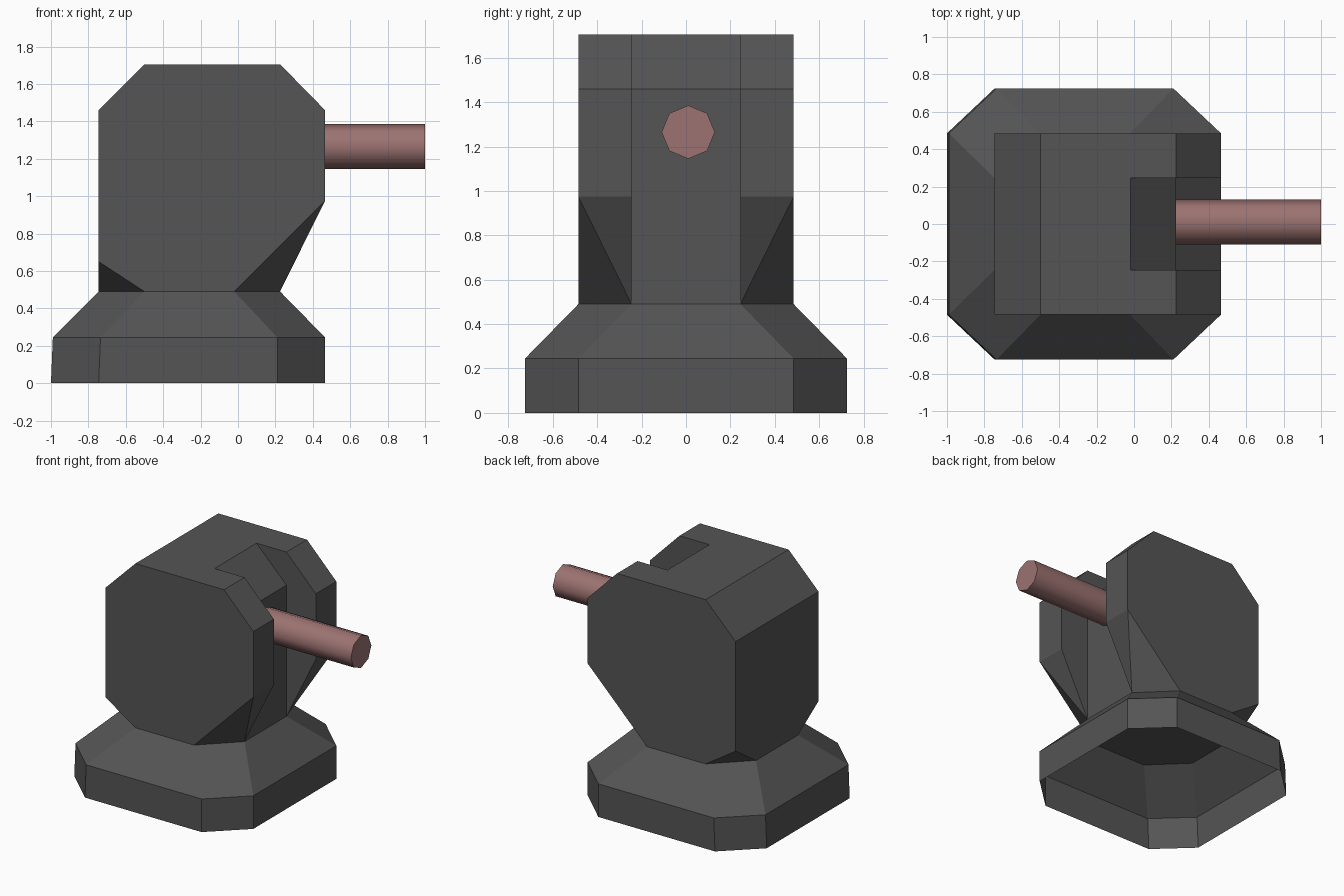
import bpy, bmesh, math

cube = bpy.data.objects.get("Cube")
if cube:
    bpy.data.objects.remove(cube, do_unlink=True)


def make_material(name, rgb):
    mat = bpy.data.materials.new(name)
    mat.use_nodes = True
    mat.diffuse_color = (*rgb, 1)
    mat.node_tree.nodes["Principled BSDF"].inputs["Base Color"].default_value = (*rgb, 1)
    return mat


def finish(bm, name, mat):
    mesh = bpy.data.meshes.new(name)
    bm.to_mesh(mesh)
    bm.free()
    mesh.materials.append(mat)
    obj = bpy.data.objects.new(name, mesh)
    bpy.context.collection.objects.link(obj)
    return obj


grey = make_material("dark grey", (0.09, 0.09, 0.09))
rose = make_material("dusty rose", (0.33, 0.17, 0.165))

# Shared levels
SLOT, SIDE = 0.245, 0.485              # half widths of the slot and the body
BACK, CORE, FRONT = -0.745, 0.225, 0.465
NECK, SHOULDER, TOP = 0.49, 1.46, 1.705
TOP_BACK, SLOT_BACK = -0.5, -0.02


# Skirt base: chamfered octagon rings, open underneath
def octagon(bm, x0, x1, y, cut, z):
    half = [(x0, y - 0.24), (x0 + cut, y), (x1 - cut, y), (x1, y - 0.24)]
    loop = half + [(px, -py) for px, py in reversed(half)]
    return [bm.verts.new((px, py, z)) for px, py in loop]


bm = bmesh.new()
rings = [octagon(bm, -1, FRONT, 0.725, 0.255, 0),
         octagon(bm, -0.99, FRONT, 0.725, 0.255, 0.245),
         octagon(bm, BACK, CORE, SIDE, 0.245, NECK)]
for low, high in zip(rings, rings[1:]):
    for i in range(8):
        j = (i + 1) % 8
        bm.faces.new((low[i], low[j], high[j], high[i]))
bm.faces.new(rings[-1])
bmesh.ops.recalc_face_normals(bm, faces=bm.faces)
# Keep the open shell facing outwards
if sum(f.normal.z for f in bm.faces) < 0:
    bmesh.ops.reverse_faces(bm, faces=bm.faces)
finish(bm, "base", grey)

# Body: one half as flat panels, with a slot between two cheeks
cheek = [(BACK, 0.65), (BACK, SHOULDER), (TOP_BACK, TOP), (CORE, TOP),
         (FRONT, SHOULDER), (FRONT, 0.975), (SLOT_BACK, NECK), (TOP_BACK, NECK)]
chin, brow = 0.975, SHOULDER
panels = [
    # outer side of the cheek
    [(x, SIDE, z) for x, z in cheek],
    # back wall and its lower corner
    [(BACK, 0, NECK), (BACK, SLOT, NECK), (BACK, SIDE, 0.65), (BACK, SIDE, SHOULDER), (BACK, 0, SHOULDER)],
    [(BACK, SLOT, NECK), (TOP_BACK, SIDE, NECK), (BACK, SIDE, 0.65)],
    # rear chamfer and roof
    [(BACK, 0, SHOULDER), (BACK, SIDE, SHOULDER), (TOP_BACK, SIDE, TOP), (TOP_BACK, 0, TOP)],
    [(TOP_BACK, 0, TOP), (TOP_BACK, SIDE, TOP), (CORE, SIDE, TOP),
     (CORE, SLOT, TOP), (SLOT_BACK, SLOT, TOP), (SLOT_BACK, 0, TOP)],
    # cheek front: chamfer, face, underside and lower corner
    [(CORE, SLOT, TOP), (CORE, SIDE, TOP), (FRONT, SIDE, brow), (FRONT, SLOT, brow)],
    [(FRONT, SLOT, brow), (FRONT, SIDE, brow), (FRONT, SIDE, chin), (FRONT, SLOT, chin)],
    [(FRONT, SLOT, chin), (FRONT, SIDE, chin), (CORE, SLOT, NECK)],
    [(FRONT, SIDE, chin), (SLOT_BACK, SIDE, NECK), (CORE, SLOT, NECK)],
    # slot: sloped top, upright wall and inner side of the cheek
    [(SLOT_BACK, 0, TOP), (SLOT_BACK, SLOT, TOP), (CORE, SLOT, brow), (CORE, 0, brow)],
    [(CORE, 0, brow), (CORE, SLOT, brow), (CORE, SLOT, NECK), (CORE, 0, NECK)],
    [(SLOT_BACK, SLOT, TOP), (CORE, SLOT, TOP), (FRONT, SLOT, brow),
     (FRONT, SLOT, chin), (CORE, SLOT, NECK), (CORE, SLOT, brow)],
    # underside resting on the base
    [(BACK, 0, NECK), (BACK, SLOT, NECK), (TOP_BACK, SIDE, NECK),
     (SLOT_BACK, SIDE, NECK), (CORE, SLOT, NECK), (CORE, 0, NECK)],
]
bm = bmesh.new()
for side in (1, -1):
    for panel in panels:
        bm.faces.new([bm.verts.new((x, side * y, z)) for x, y, z in panel])
bmesh.ops.remove_doubles(bm, verts=bm.verts, dist=0.001)
bmesh.ops.dissolve_limit(bm, angle_limit=math.radians(1), verts=bm.verts, edges=bm.edges)
bmesh.ops.recalc_face_normals(bm, faces=bm.faces)
finish(bm, "body", grey)

# Barrel: eight-sided, softly shaded tube running out of the slot
length = 1 - CORE
bpy.ops.mesh.primitive_cylinder_add(vertices=8, radius=0.12, depth=length,
                                    location=(CORE + length / 2, 0.01, 1.265),
                                    rotation=(0, math.pi / 2, 0))
barrel = bpy.context.object
barrel.name = "barrel"
barrel.data.materials.append(rose)
bpy.ops.object.shade_smooth_by_angle(angle=math.radians(50))
